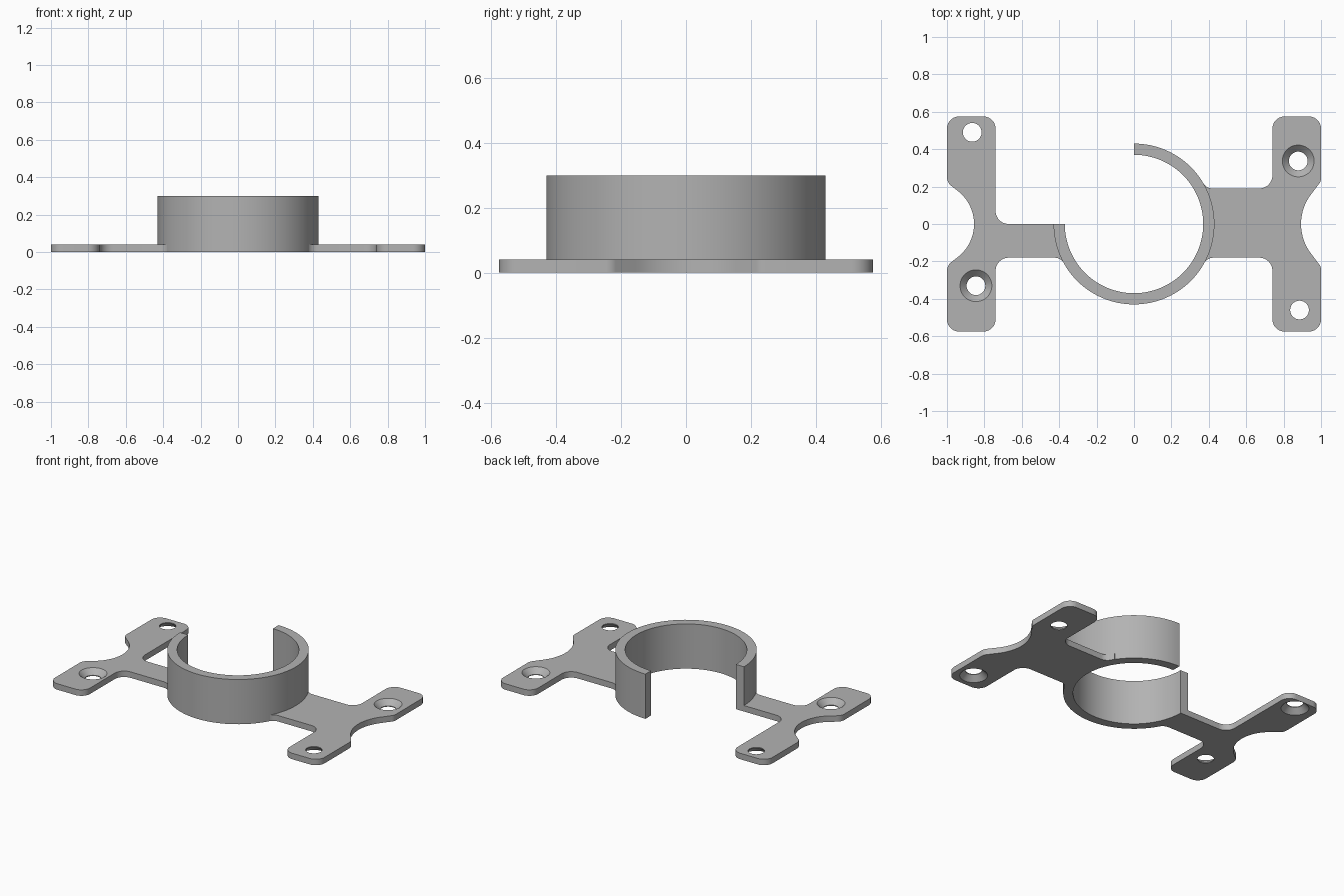
import bpy
import bmesh
import math
from mathutils import Vector

cube = bpy.data.objects.get("Cube")
if cube:
    bpy.data.objects.remove(cube, do_unlink=True)

THICK = 0.04          # plate thickness
RING_OUT, RING_IN, RING_TOP = 0.43, 0.37, 0.30

grey = bpy.data.materials.new("plain grey")
grey.use_nodes = True
grey.diffuse_color = (0.45, 0.45, 0.45, 1)
grey.node_tree.nodes["Principled BSDF"].inputs["Base Color"].default_value = grey.diffuse_color


def polar(radius, degrees, cx=0.0, cy=0.0):
    a = math.radians(degrees)
    return (cx + radius * math.cos(a), cy + radius * math.sin(a), 0)


def rounded(points, steps=10):
    """Turn (x, y, corner radius) points into a filleted outline."""
    out = []
    for i, (x, y, r) in enumerate(points):
        p = Vector((x, y))
        if not r:
            out.append(p)
            continue
        before = (Vector(points[i - 1][:2]) - p).normalized()
        after = (Vector(points[(i + 1) % len(points)][:2]) - p).normalized()
        half = before.angle(after) / 2
        centre = p + (before + after).normalized() * (r / math.sin(half))
        a = p + before * (r / math.tan(half)) - centre
        b = p + after * (r / math.tan(half)) - centre
        turn = a.angle(b)
        for k in range(steps + 1):
            t = k / steps
            out.append(centre + (a * math.sin((1 - t) * turn) + b * math.sin(t * turn)) / math.sin(turn))
    return out


def finish(name, bm):
    bmesh.ops.recalc_face_normals(bm, faces=bm.faces)
    mesh = bpy.data.meshes.new(name)
    bm.to_mesh(mesh)
    bm.free()
    mesh.materials.append(grey)
    obj = bpy.data.objects.new(name, mesh)
    bpy.context.collection.objects.link(obj)
    return obj


def extrude(name, outline, height):
    bm = bmesh.new()
    face = bm.faces.new([bm.verts.new((p[0], p[1], 0)) for p in outline])
    top = bmesh.ops.extrude_face_region(bm, geom=[face])["geom"]
    verts = [v for v in top if isinstance(v, bmesh.types.BMVert)]
    bmesh.ops.translate(bm, verts=verts, vec=(0, 0, height))
    return finish(name, bm)


def countersink(x, y, from_top):
    """Cutter: straight hole opening into a cone on one side."""
    bm = bmesh.new()
    loops = []
    for z, r in ((-0.02, 0.05), (0.005, 0.05), (THICK, 0.085), (0.06, 0.085)):
        h = z if from_top else THICK - z
        loops.append([bm.verts.new((*polar(r, k * 7.5, x, y)[:2], h)) for k in range(48)])
    for low, high in zip(loops, loops[1:]):
        for k in range(48):
            n = (k + 1) % 48
            bm.faces.new((low[k], low[n], high[n], high[k]))
    bm.faces.new(loops[0])
    bm.faces.new(loops[-1])
    return finish("hole_cutter", bm)


def smooth(obj):
    bpy.ops.object.select_all(action="DESELECT")
    obj.select_set(True)
    bpy.context.view_layer.objects.active = obj
    bpy.ops.object.shade_smooth_by_angle(angle=math.radians(30))


def drill(obj, holes):
    for x, y, from_top in holes:
        cutter = countersink(x, y, from_top)
        mod = obj.modifiers.new("hole", "BOOLEAN")
        mod.operation, mod.solver, mod.object = "DIFFERENCE", "EXACT", cutter
        bpy.context.view_layer.objects.active = obj
        bpy.ops.object.modifier_apply(modifier=mod.name)
        bpy.data.objects.remove(cutter, do_unlink=True)


def bite(cx, radius, start, end, steps=20):
    return [polar(radius, start + (end - start) * k / steps, cx) for k in range(steps + 1)]


def ring_seam(start, end, steps=16):
    """Edge of a plate, just inside the ring wall."""
    return [polar(RING_OUT - 0.006, start + (end - start) * k / steps) for k in range(steps + 1)]


# Three-quarter ring, open at the back right
arc = [180 + 270 * k / 90 for k in range(91)]
ring = extrude("clamp_ring", [polar(RING_OUT, a) for a in arc]
               + [polar(RING_IN, a) for a in reversed(arc)], RING_TOP)

# Left plate: wide arm, end bar and shallow outer bite
up = math.degrees(math.asin(0.19 / RING_OUT))
down = math.degrees(math.asin(0.18 / RING_OUT))
left_plate = extrude("left_mount_plate", rounded(
    ring_seam(up + 8, -down - 8)
    + [polar(RING_OUT, -down - 8),
       (math.sqrt(RING_OUT ** 2 - 0.18 ** 2), -0.18, 0.06), (0.74, -0.18, 0.07),
       (0.74, -0.575, 0.065), (1, -0.575, 0.065), (1, -0.229, 0.05)]
    + bite(1.153, 0.26, 217, 143)
    + [(1, 0.229, 0.05), (1, 0.575, 0.065), (0.74, 0.575, 0.065), (0.74, 0.19, 0.07),
       (math.sqrt(RING_OUT ** 2 - 0.19 ** 2), 0.19, 0.06), polar(RING_OUT, up + 8)]), THICK)
drill(left_plate, [(0.878, 0.337, True), (0.885, -0.46, False)])

# Right plate: half-width arm, end bar and deeper outer bite
right_plate = extrude("right_mount_plate", rounded(
    ring_seam(180 + down + 8, 180)
    + [(-0.74, 0, 0.07), (-0.74, 0.575, 0.065), (-1, 0.575, 0.065), (-1, 0.222, 0.06)]
    + bite(-1.078, 0.223, 52, -52)
    + [(-1, -0.222, 0.06), (-1, -0.575, 0.065), (-0.74, -0.575, 0.065), (-0.74, -0.18, 0.07),
       (-math.sqrt(RING_OUT ** 2 - 0.18 ** 2), -0.18, 0.06),
       polar(RING_OUT, 180 + down + 8)]), THICK)
drill(right_plate, [(-0.845, -0.33, True), (-0.865, 0.49, False)])

for part in (ring, left_plate, right_plate):
    smooth(part)
